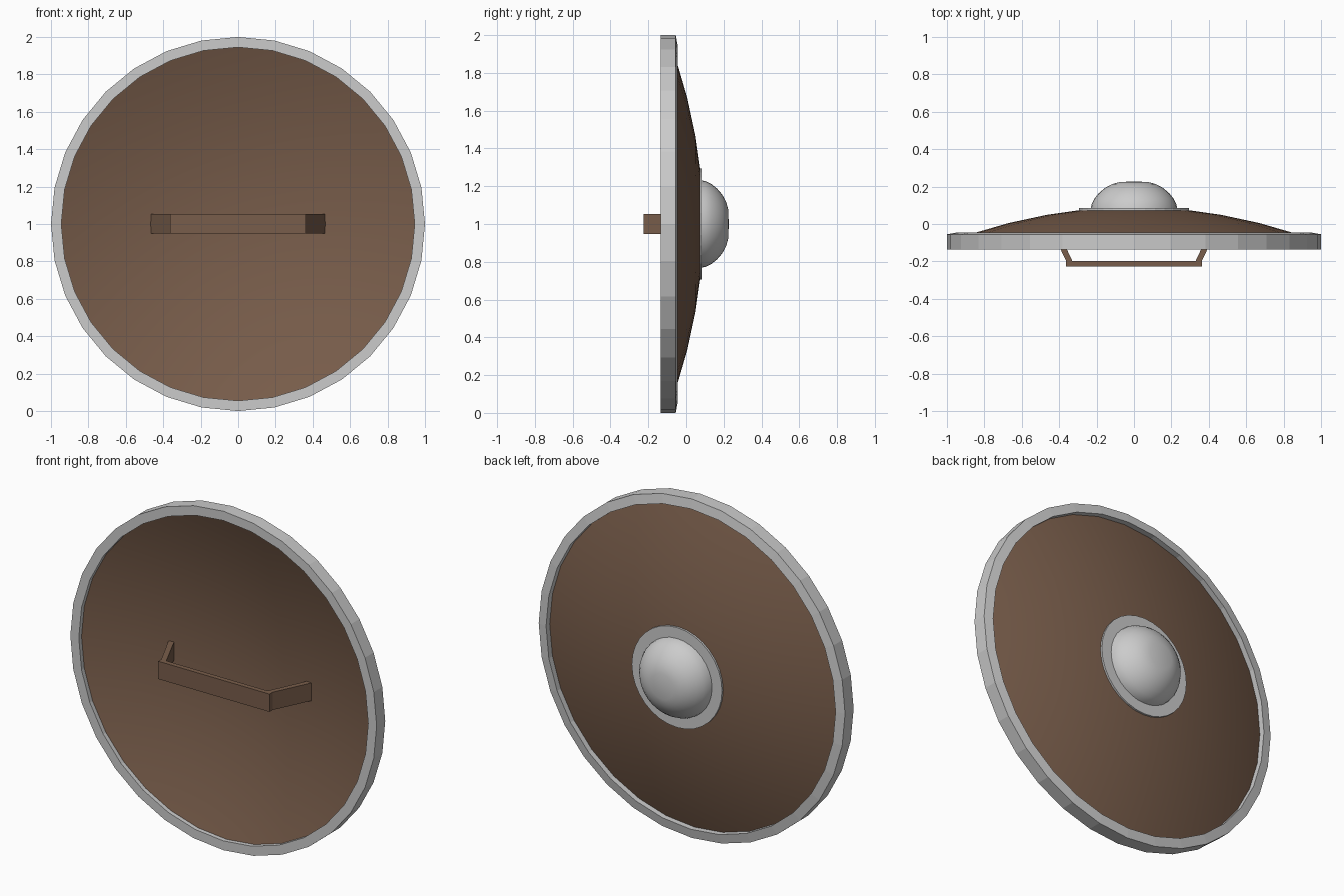
import bpy, bmesh, math

if "Cube" in bpy.data.objects:
    bpy.data.objects.remove(bpy.data.objects["Cube"])

SEG = 32
CENTRE_Z = 1.0

brown = bpy.data.materials.new("brown_wood")
brown.diffuse_color = (0.19, 0.11, 0.07, 1)
brown.use_nodes = True
brown.node_tree.nodes["Principled BSDF"].inputs["Base Color"].default_value = brown.diffuse_color


def finish(name, bm, mat=None, smooth=None):
    bmesh.ops.remove_doubles(bm, verts=bm.verts, dist=1e-5)
    bmesh.ops.recalc_face_normals(bm, faces=bm.faces)
    me = bpy.data.meshes.new(name)
    bm.to_mesh(me)
    bm.free()
    ob = bpy.data.objects.new(name, me)
    bpy.context.collection.objects.link(ob)
    ob.location.z = CENTRE_Z
    if mat:
        me.materials.append(mat)
    if smooth:
        bpy.ops.object.select_all(action='DESELECT')
        ob.select_set(True)
        bpy.context.view_layer.objects.active = ob
        bpy.ops.object.shade_smooth_by_angle(angle=math.radians(smooth))
    return ob


def lathe(name, profile, closed=False, mat=None, smooth=None):
    """Spin (radius, y) points around the y axis."""
    bm = bmesh.new()
    vs = [bm.verts.new((0, y, r)) for r, y in profile]
    pairs = list(zip(vs, vs[1:])) + ([(vs[-1], vs[0])] if closed else [])
    es = [bm.edges.new(p) for p in pairs]
    bmesh.ops.spin(bm, geom=vs + es, cent=(0, 0, 0), axis=(0, 1, 0),
                   angle=math.tau, steps=SEG, use_duplicate=False)
    return finish(name, bm, mat, smooth)


# Domed wooden board: parabolic outer and inner skins
def dome(r):
    return 0.09 - 0.189 * r * r


radii = [0, 0.15, 0.29, 0.465, 0.67, 0.87, 0.965]
outer = [(r, dome(r)) for r in radii]
inner = [(r, dome(r) - 0.03) for r in reversed(radii)]
lathe("shield_board", outer + inner, mat=brown, smooth=30)

# Faceted metal rim
lathe("rim", [(0.945, -0.135), (1.0, -0.135), (1.0, -0.055), (0.945, -0.045)], closed=True)

# Boss: flat flange and rounded cap
lathe("boss_flange", [(0.20, 0.06), (0.295, 0.06), (0.295, 0.085), (0.20, 0.085)], closed=True)
lathe("boss_cap", [(0.232, 0.075), (0.227, 0.105), (0.212, 0.135), (0.188, 0.165),
                   (0.155, 0.193), (0.118, 0.213), (0.075, 0.225), (0, 0.227)], smooth=40)

# Handle: bent strap outline extruded along z
half = [(0.363, -0.226), (0.363, -0.197), (0.472, 0.03), (0.437, 0.03), (0.33, -0.197)]
bm = bmesh.new()
outline = half + [(-x, y) for x, y in reversed(half)]
face = bm.faces.new([bm.verts.new((x, y, -0.052)) for x, y in outline])
ext = bmesh.ops.extrude_face_region(bm, geom=[face])
bmesh.ops.translate(bm, vec=(0, 0, 0.105),
                    verts=[v for v in ext["geom"] if isinstance(v, bmesh.types.BMVert)])
finish("handle", bm, brown)
